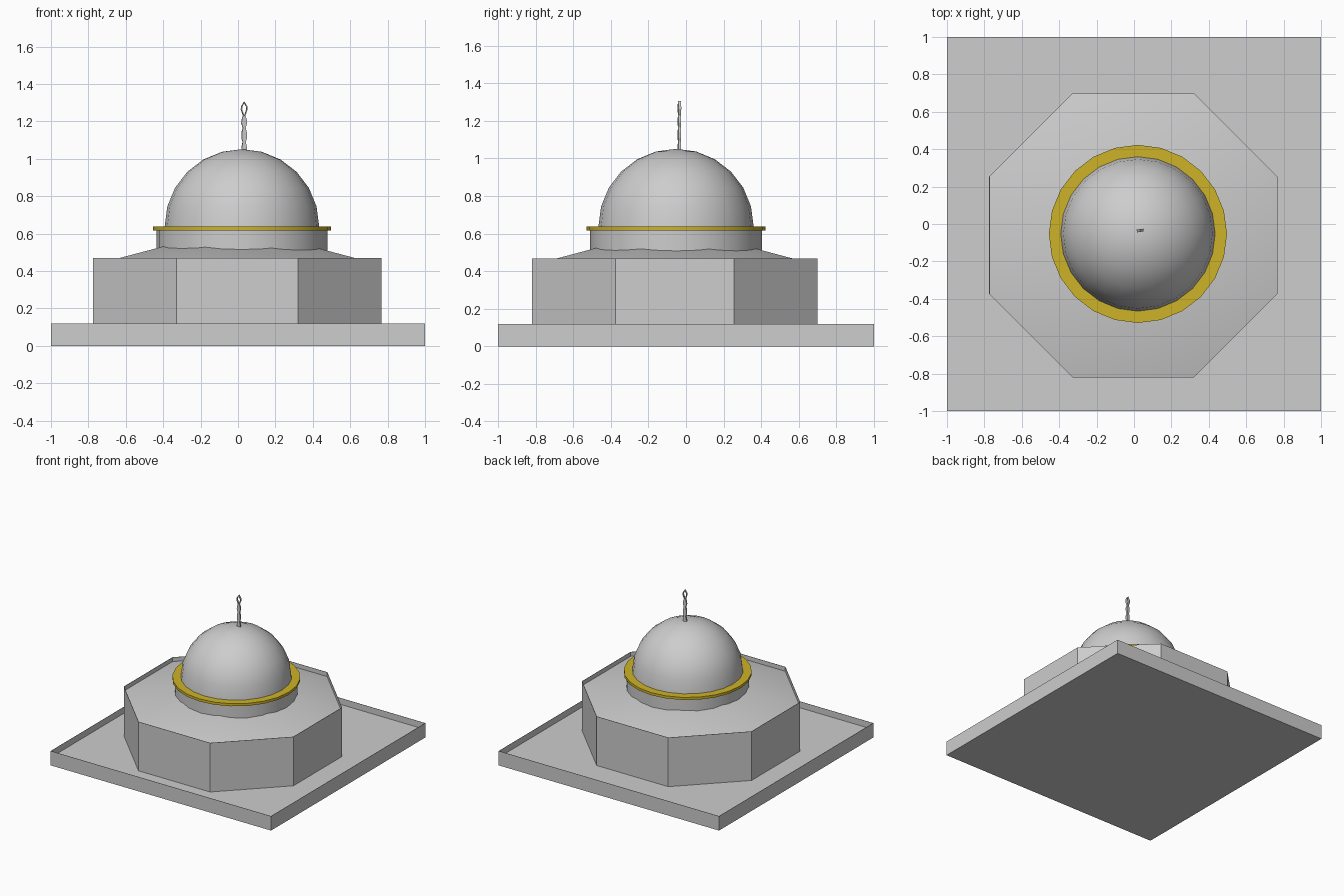
import bpy, bmesh, math
from mathutils import Matrix

cube = bpy.data.objects.get("Cube")
if cube:
    bpy.data.objects.remove(cube, do_unlink=True)


def material(name, rgb):
    mat = bpy.data.materials.new(name)
    mat.use_nodes = True
    mat.diffuse_color = (*rgb, 1)
    mat.node_tree.nodes["Principled BSDF"].inputs["Base Color"].default_value = (*rgb, 1)
    return mat


stone = material("stone grey", (0.61, 0.61, 0.61))
gold = material("gold yellow", (0.61, 0.45, 0.02))


def finish(name, bm, mat, location=(0, 0, 0)):
    bmesh.ops.recalc_face_normals(bm, faces=bm.faces)
    mesh = bpy.data.meshes.new(name)
    bm.to_mesh(mesh)
    bm.free()
    mesh.materials.append(mat)
    obj = bpy.data.objects.new(name, mesh)
    obj.location = location
    bpy.context.collection.objects.link(obj)
    return obj


def smooth(obj):
    bpy.ops.object.select_all(action="DESELECT")
    obj.select_set(True)
    bpy.context.view_layer.objects.active = obj
    bpy.ops.object.shade_smooth_by_angle(angle=math.radians(30))


def walled_block(outline, bottom, top, floor):
    """Prism whose top is sunk to floor height behind a very thin rim."""
    bm = bmesh.new()
    face = bm.faces.new([bm.verts.new((x, y, bottom)) for x, y in outline])
    verts = bmesh.ops.extrude_face_region(bm, geom=[face])["geom"]
    lid = next(g for g in verts if isinstance(g, bmesh.types.BMFace))
    for v in lid.verts:
        v.co.z = top
    bmesh.ops.recalc_face_normals(bm, faces=bm.faces)
    bmesh.ops.inset_region(bm, faces=[lid], thickness=0.003)
    down = bmesh.ops.extrude_face_region(bm, geom=[lid])["geom"]
    bmesh.ops.delete(bm, geom=[lid], context="FACES_ONLY") if lid.is_valid else None
    sunk = next(g for g in down if isinstance(g, bmesh.types.BMFace))
    for v in sunk.verts:
        v.co.z = floor
    return bm, sunk


def disc(name, mat, radius, bottom, top):
    bm = bmesh.new()
    bmesh.ops.create_cone(bm, cap_ends=True, segments=24, radius1=radius,
                          radius2=radius, depth=top - bottom)
    smooth(finish(name, bm, mat, (CX, CY, (top + bottom) / 2)))


CX, CY = 0.021, -0.053

# Square tray base
bm, _ = walled_block([(-1, -1), (1, -1), (1, 1), (-1, 1)], 0, 0.118, 0.066)
finish("base_tray", bm, stone)

# Octagonal hall with a low pyramid roof behind a thin parapet
half_x, half_y, flat_x, flat_y = 0.77, 0.76, 0.325, 0.315
quarter = [(half_x, flat_y), (flat_x, half_y)]
outline = quarter + [(-x, y) for x, y in reversed(quarter)]
outline += [(-x, -y) for x, y in outline]
outline = [(x - 0.004, y - 0.06) for x, y in outline]
bm, roof = walled_block(outline, 0.066, 0.468, 0.433)
apex = bmesh.ops.poke(bm, faces=[roof])["verts"][0]
apex.co.z = 0.635
smooth(finish("octagonal_hall", bm, stone))

# Drum and its gold band
disc("drum", stone, 0.458, 0.45, 0.62)
disc("gold_band", gold, 0.476, 0.617, 0.638)

# Half-sphere dome
bm = bmesh.new()
bmesh.ops.create_uvsphere(bm, u_segments=24, v_segments=12, radius=0.413)
bmesh.ops.delete(bm, geom=[v for v in bm.verts if v.co.z < -0.01], context="VERTS")
smooth(finish("dome", bm, stone, (CX, CY, 0.638)))

# Flat finial: beaded stem with an open teardrop (height, inner, outer half width)
rows = [(1.03, 0, 0.016), (1.06, 0, 0.014), (1.09, 0, 0.008), (1.11, 0, 0.014),
        (1.14, 0, 0.014), (1.165, 0, 0.007), (1.19, 0, 0.015), (1.21, 0, 0.013),
        (1.23, 0, 0.006), (1.265, 0.012, 0.018), (1.28, 0.01, 0.016), (1.298, 0, 0.005),
        (1.305, 0, 0.001)]
bm = bmesh.new()
pairs = [[bm.verts.new((w, 0, z)) for w in (inner, outer)] for z, inner, outer in rows]
for (a, b), (d, c) in zip(pairs, pairs[1:]):
    bm.faces.new((a, b, c, d))
finial = finish("finial", bm, stone, (0.033, -0.035, 0))
finial.rotation_euler.z = math.radians(8)
mirror = finial.modifiers.new("Mirror", "MIRROR")
mirror.use_clip = True
solid = finial.modifiers.new("Solidify", "SOLIDIFY")
solid.thickness = 0.015
solid.offset = 0
